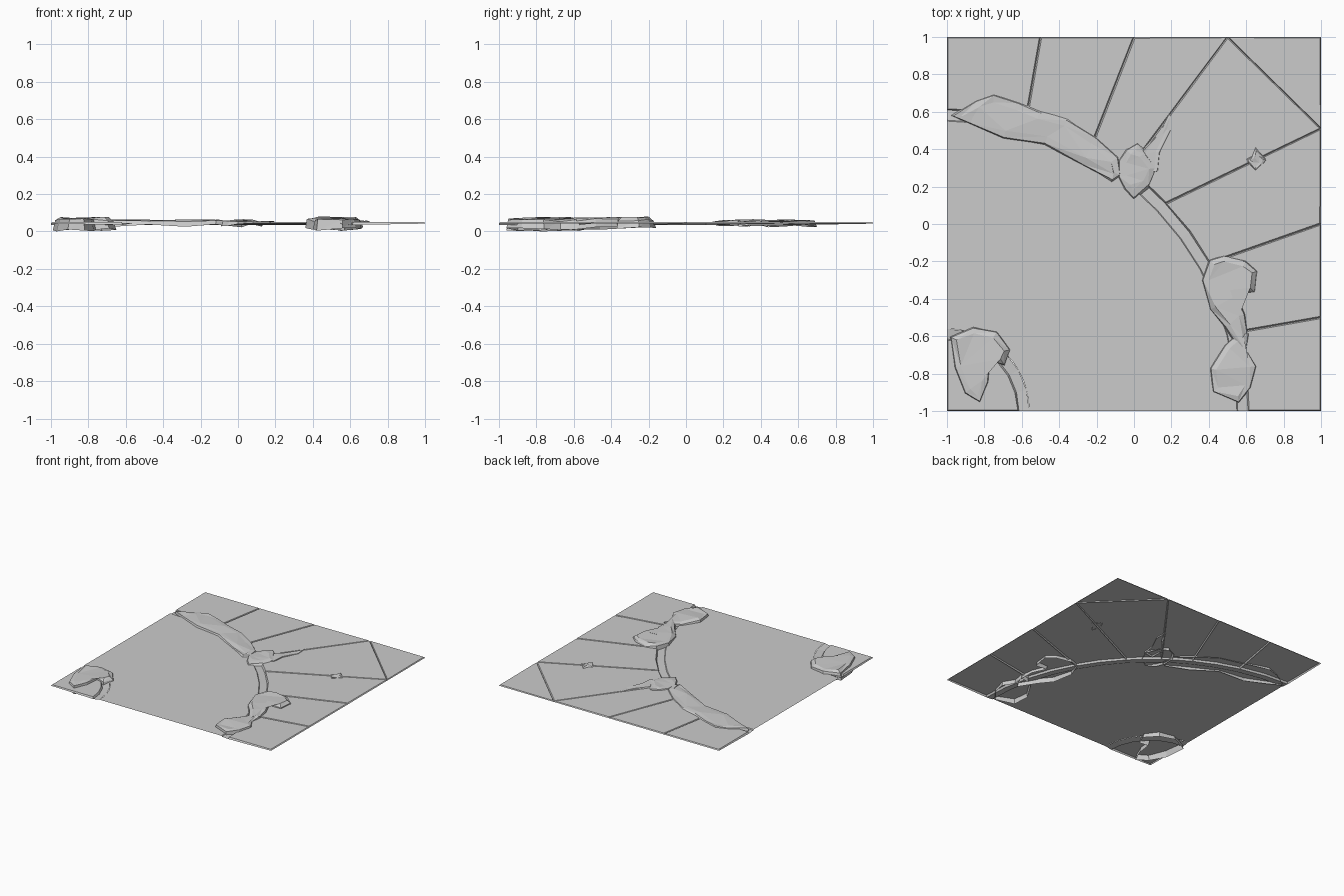
import bpy, bmesh, math, random
from mathutils import Vector

if "Cube" in bpy.data.objects:
    bpy.data.objects.remove(bpy.data.objects["Cube"])

random.seed(4)
R_ROAD, R_SLAB = 1.55, 1.61      # outer gutter radii, about the corner (-1,-1)
r_road, r_slab = 0.44, 0.385     # inner corner gutter radii
Z_SLAB, Z_JOINT, Z_ROAD, Z_GUT = 0.05, 0.042, 0.045, 0.035


def finish(bm, name, recalc=False):
    if recalc:
        bmesh.ops.recalc_face_normals(bm, faces=bm.faces)
    me = bpy.data.meshes.new(name)
    bm.to_mesh(me)
    bm.free()
    ob = bpy.data.objects.new(name, me)
    bpy.context.collection.objects.link(ob)
    return ob


def polar(r, deg, z):
    a = math.radians(deg)
    return Vector((-1 + r * math.cos(a), -1 + r * math.sin(a), z))


def up(bm):
    bm.normal_update()
    bmesh.ops.reverse_faces(bm, faces=[f for f in bm.faces if f.normal.z < 0])
    bm.normal_update()


def strip(name, rings, angles):
    bm = bmesh.new()
    rows = [[bm.verts.new(polar(r, a, z)) for a in angles] for r, z in rings]
    for p, q in zip(rows, rows[1:]):
        for i in range(len(angles) - 1):
            bm.faces.new((p[i], q[i], q[i + 1], p[i + 1]))
    up(bm)
    return finish(bm, name)


def slabs(name, polys):
    # each slab: outline low in the joint, bevelled up to a flat top
    bm = bmesh.new()
    for pts in polys:
        bm.faces.new([bm.verts.new(p) for p in pts])
    up(bm)
    bmesh.ops.inset_individual(bm, faces=bm.faces[:], thickness=0.009, depth=0.0)
    for v in bm.verts:
        if len(v.link_faces) == 3 and max(len(f.verts) for f in v.link_faces) >= 3 \
                and not any(e.is_boundary for e in v.link_edges):
            v.co.z = Z_SLAB
    return finish(bm, name)


# Paving joints: angle where each leaves the gutter
joint = [90, 74.8, 61.4, 53, 43.5, 29.4, 15.2, 0]
angles = []
for a, b in zip(joint, joint[1:]):
    angles += [a, (a + b) / 2]
angles.append(0)

# Tile-edge points bounding each slab
rim = [[(-0.5, 1), (-1, 1)], [(0, 1), (-0.5, 1)], [(0.5, 1), (0, 1)],
       [(1, 0.51), (0.5, 1)], [(1, 0), (1, 0.51)], [(1, -0.5), (1, 0)],
       [(1, -1), (1, -0.5)]]
polys = []
for i, outer in enumerate(rim):
    inner = [polar(R_SLAB, a, Z_GUT) for a in angles[2 * i:2 * i + 3]]
    polys.append(inner + [Vector((x, y, Z_JOINT)) for x, y in outer])
polys.append([Vector((x, y, Z_JOINT)) for x, y in ((0.5, 1), (1, 0.51), (1, 1))])
slabs("paving_slabs", polys)

# Corner slab
small = [15 * i for i in range(7)]
slabs("corner_slab", [[Vector((-1, -1, Z_JOINT))] +
                      [polar(r_slab, a, Z_GUT) for a in small]])

# Road surface and sunken gutters
strip("road", [(r_road, Z_ROAD), (R_ROAD, Z_ROAD)], angles)
strip("outer_gutter", [(R_ROAD, Z_ROAD), (R_ROAD + 0.005, Z_GUT + 0.004),
                       (R_SLAB, Z_GUT)], angles)
strip("corner_gutter", [(r_slab, Z_GUT), (r_road, Z_ROAD)], small)


def clump(name, outline, low, high, inset):
    # drooping rim, shoulder ring and a faceted, uneven top; open below
    n = len(outline)
    pts = [Vector(p) for p in outline]
    if sum(pts[i - 1].x * pts[i].y - pts[i].x * pts[i - 1].y for i in range(n)) < 0:
        pts.reverse()
    bm = bmesh.new()
    rows = [[], [], []]
    for i, p in enumerate(pts):
        t = (pts[(i + 1) % n] - pts[i - 1]).normalized()
        nrm = Vector((-t.y, t.x))
        for row, d, z in ((rows[0], 0, random.uniform(low, low + 0.02)),
                          (rows[1], inset * random.uniform(0.2, 0.4),
                           random.uniform(0.052, 0.4 * 0.05 + 0.6 * high)),
                          (rows[2], inset, random.uniform(high - 0.012, high - 0.002))):
            q = p + nrm * d
            row.append(bm.verts.new((q.x, q.y, z)))
    for a, b in zip(rows, rows[1:]):
        for i in range(n):
            j = (i + 1) % n
            bm.faces.new((a[i], a[j], b[j]))
            bm.faces.new((a[i], b[j], b[i]))
    top = bm.faces.new(rows[2])
    bmesh.ops.triangulate(bm, faces=[top])
    return finish(bm, name)


# Moss and soil clumps along the gutters
clump("long_clump", [(-0.98, .58), (-.85, .67), (-.75, .7), (-.62, .66), (-.5, .61),
                     (-.35, .57), (-.2, .47), (-.08, .36), (-.06, .26), (-.12, .22),
                     (-.28, .31), (-.48, .42), (-.7, .45), (-.88, .53)],
      0.022, 0.068, 0.05)
clump("middle_clump", [(-.09, .34), (-.05, .41), (.02, .44), (.07, .39), (.13, .3),
                       (.09, .2), (0, .13), (-.06, .18), (-.09, .25)],
      0.022, 0.068, 0.05)
clump("pointed_clump", [(.03, .38), (.13, .49), (.19, .6), (.2, .5), (.14, .38),
                        (.13, .28), (.04, .26)], 0.03, 0.062, 0.025)
clump("right_clump", [(.36, -.3), (.4, -.19), (.48, -.16), (.6, -.19), (.67, -.25),
                      (.65, -.37), (.55, -.37), (.6, -.48), (.62, -.6), (.57, -.69),
                      (.48, -.56), (.4, -.46)], 0.005, 0.082, 0.04)
clump("front_clump", [(.55, -.58), (.62, -.58), (.61, -.67), (.66, -.76), (.63, -.88),
                      (.56, -.96), (.42, -.9), (.4, -.77), (.48, -.64)],
      0.0, 0.075, 0.04)
clump("corner_clump", [(-.99, -.6), (-.86, -.54), (-.73, -.57), (-.65, -.67),
                       (-.69, -.76), (-.76, -.74), (-.77, -.85), (-.82, -.96),
                       (-.91, -.91), (-.97, -.77)], 0.0, 0.082, 0.045)
clump("tiny_tuft", [(.65 + r * math.cos(k * 0.785), .345 + r * math.sin(k * 0.785))
                    for k, r in enumerate([.06, .045, .065, .03, .05, .04, .06, .045])],
      0.036, 0.062, 0.02)
